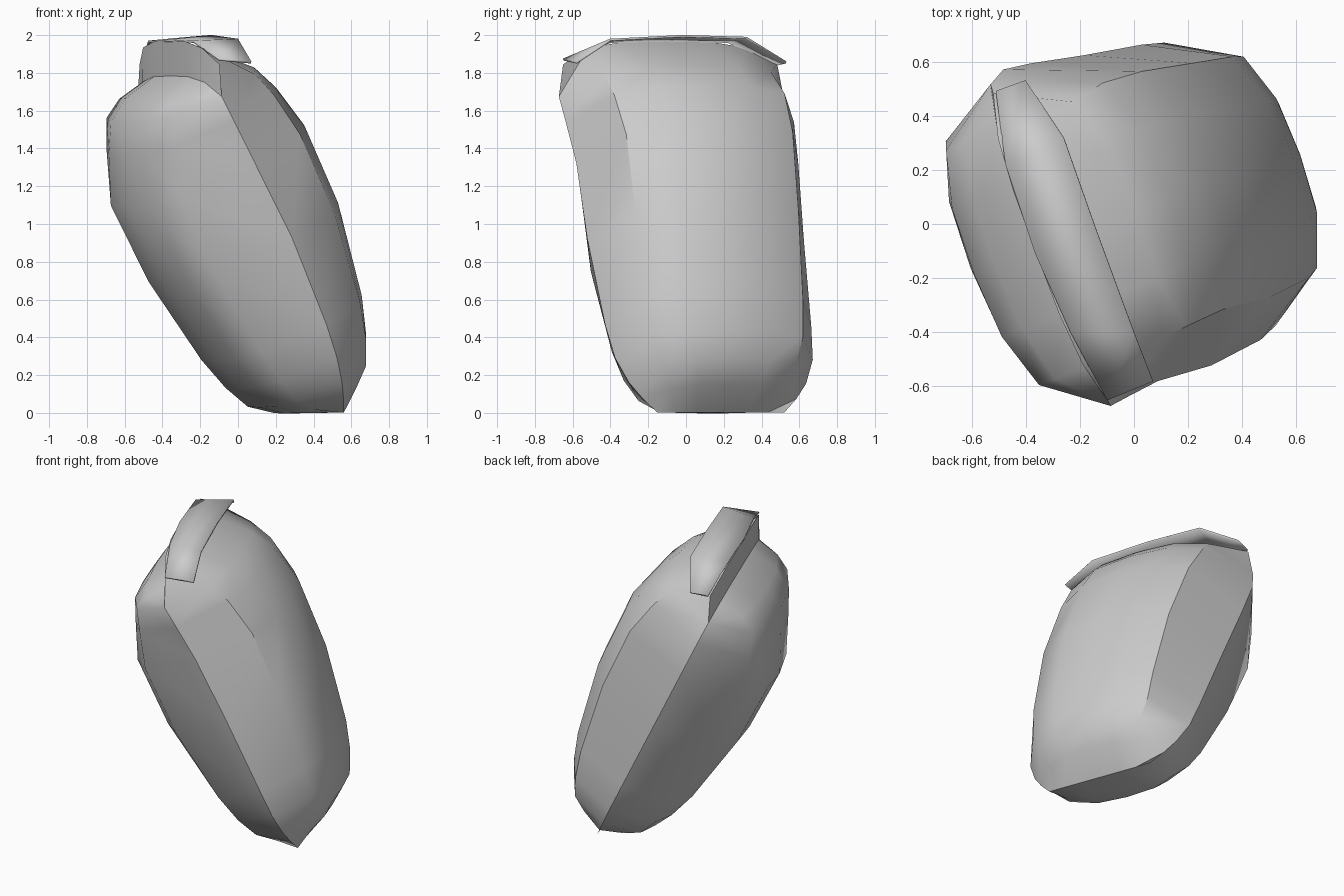
import bpy, bmesh, math
from mathutils import Vector

if "Cube" in bpy.data.objects:
    bpy.data.objects.remove(bpy.data.objects["Cube"])

# Tilted frame: U across the seam, V up the long axis, N through the thickness
N = Vector((.848, .316, .426)).normalized()
U = Vector((-.35, .937, 0)).normalized()
V = N.cross(U)
if V.z < 0:
    V = -V
SEAM = .427

def build(rows, name, angle):
    """Skin a grid of points into a smooth-shaded object."""
    bm = bmesh.new()
    rows = [[bm.verts.new(p) for p in r] for r in rows]
    for a, b in zip(rows, rows[1:]):
        for i in range(len(a) - 1):
            bm.faces.new((a[i], a[i + 1], b[i + 1], b[i]))
    bmesh.ops.remove_doubles(bm, verts=bm.verts, dist=.002)
    bmesh.ops.recalc_face_normals(bm, faces=bm.faces)
    me = bpy.data.meshes.new(name)
    bm.to_mesh(me)
    bm.free()
    ob = bpy.data.objects.new(name, me)
    bpy.context.collection.objects.link(ob)
    bpy.ops.object.select_all(action='DESELECT')
    bpy.context.view_layer.objects.active = ob
    ob.select_set(True)
    bpy.ops.object.shade_smooth_by_angle(angle=math.radians(angle))
    return ob

# Cross-section shared by both halves: (position across, share of depth)
SECTION = [(-1, 0), (-.74, .73), (-.4, .95), (0, 1), (.4, .97), (.73, .79), (1, 0)]
# Rows: height along axis, front rim, back rim, depth
LOWER = [(-.2, -.337, .379, 0), (-.12, -.41, .46, .18), (-.03, -.475, .53, .295),
         (.11, -.535, .59, .36), (.3, -.565, .612, .42), (.8, -.59, .65, .51),
         (1.25, -.575, .69, .52)]
UPPER = [(1.5, -.59, .705), (1.65, -.6, .67)]

def row(w, f, b, side, depth, rise=0, lift=0):
    """One cross-section; the front rim bows a little towards the right half."""
    pts = []
    for t, k in SECTION:
        bow = .045 * math.sin(math.pi * max(0, 1.65 - w) / 1.85) if t == -1 else 0
        pts.append(U * (f + (b - f) * (t + 1) / 2)
                   + V * (w + rise * (1 - t ** 4))
                   + N * (SEAM + side * depth * k + bow + lift))
    return pts

def half(side, depths):
    rows = [row(w, f, b, side, d) for w, f, b, d in LOWER]
    return rows + [row(w, f, b, side, d) for (w, f, b), d in zip(UPPER, depths)]

# Ridge under the lip where both tops meet
RIDGE = row(1.805, -.575, .635, 1, 0, rise=.137, lift=.07)

# Left half: domed top, then a wall rising from the seam to the ridge
left = half(-1, (.41, .335))
left += [row(1.65, -.6, .67, -1, .2, rise=.085), row(1.65, -.6, .67, -1, 0, rise=.12), RIDGE]
build(left, "left_half", 50)

# Right half: crisp edge around a sloping top that runs up to the ridge
build(half(1, (.455, .38)) + [RIDGE], "right_half", 36)

# Thin lip overhanging the sloping top
LIP = [((-.10, -.65, 1.87), (.07, -.58, 1.855)),
       ((-.235, -.40, 1.965), (0, -.40, 1.975)),
       ((-.365, -.11, 1.97), (-.14, -.02, 1.995)),
       ((-.475, .22, 1.965), (-.26, .32, 1.985)),
       ((-.51, .49, 1.845), (-.40, .53, 1.855))]
lip = build(LIP, "top_lip", 45)
mod = lip.modifiers.new("thickness", 'SOLIDIFY')
mod.thickness = .012
mod.offset = 0
